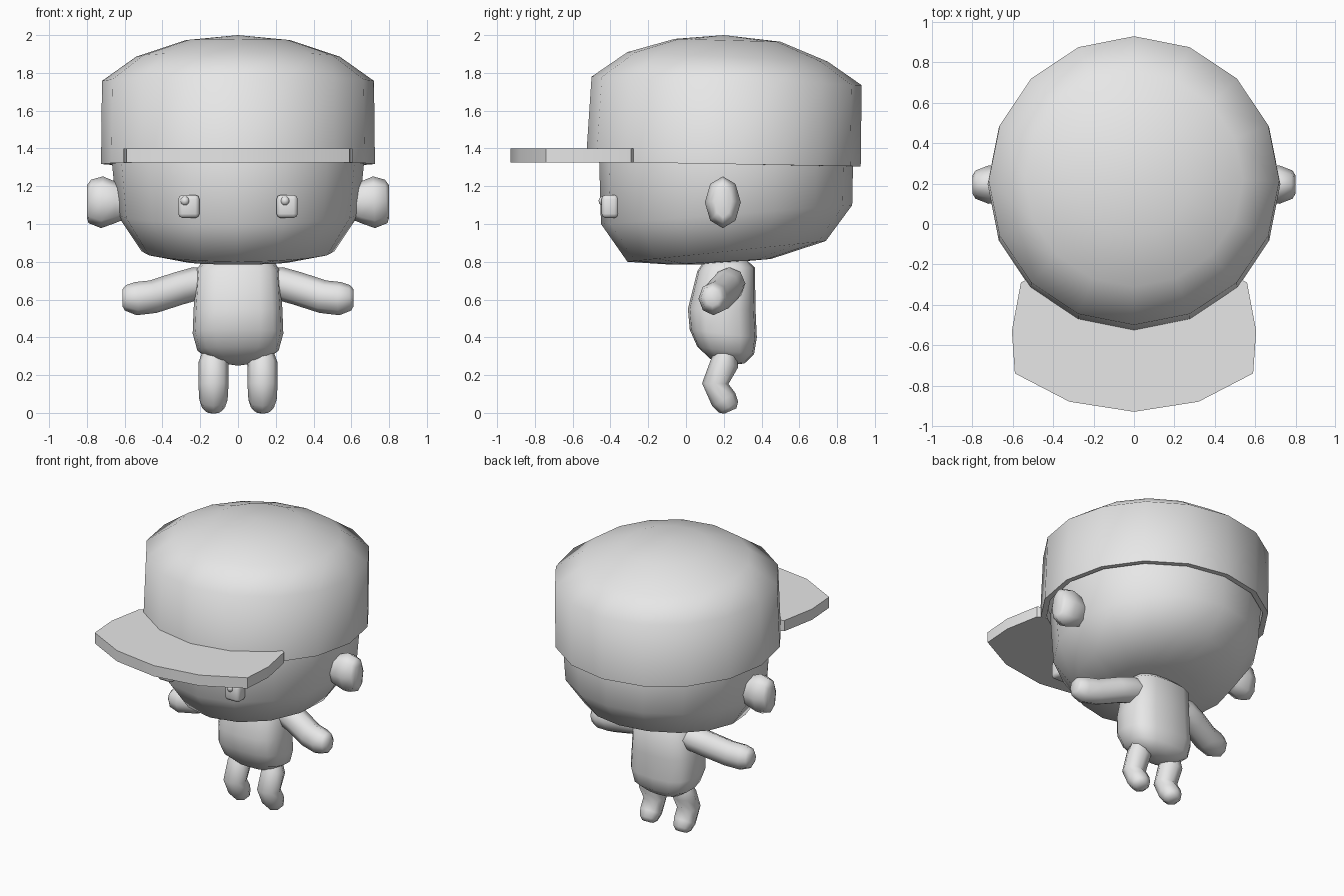
import bpy
import bmesh
from math import cos, sin, pi, radians
from mathutils import Vector

if "Cube" in bpy.data.objects:
    bpy.data.objects.remove(bpy.data.objects["Cube"], do_unlink=True)

GREY = (0.8, 0.8, 0.8, 1)
mat = bpy.data.materials.new("plain grey")
mat.use_nodes = True
mat.diffuse_color = GREY
mat.node_tree.nodes["Principled BSDF"].inputs["Base Color"].default_value = GREY


def finish(name, bm, angle=60):
    """Turn a bmesh into a shaded, coloured object."""
    bmesh.ops.remove_doubles(bm, verts=bm.verts[:], dist=0.0005)
    bmesh.ops.recalc_face_normals(bm, faces=bm.faces[:])
    mesh = bpy.data.meshes.new(name)
    bm.to_mesh(mesh)
    bm.free()
    mesh.materials.append(mat)
    obj = bpy.data.objects.new(name, mesh)
    bpy.context.collection.objects.link(obj)
    bpy.ops.object.select_all(action="DESELECT")
    obj.select_set(True)
    bpy.context.view_layer.objects.active = obj
    bpy.ops.object.shade_smooth_by_angle(angle=radians(angle))
    return obj


def skin(name, loops, angle=60):
    """Bridge a list of point loops and close both ends."""
    bm = bmesh.new()
    rings = [[bm.verts.new(p) for p in loop] for loop in loops]
    n = len(rings[0])
    for a, b in zip(rings, rings[1:]):
        for i in range(n):
            j = (i + 1) % n
            bm.faces.new((a[i], a[j], b[j], b[i]))
    bm.faces.new(rings[0])
    bm.faces.new(rings[-1])
    return finish(name, bm, angle)


def stack(name, rows, square=2, sides=16):
    """Upright form; each row is half width, front y, back y, front z, back z."""
    def curve(v):
        return abs(v) ** (2 / square) * (1 if v > 0 else -1)
    loops = []
    for rx, y0, y1, z0, z1 in rows:
        loop = []
        for i in range(sides):
            a = 2 * pi * i / sides
            t = (1 + curve(sin(a))) / 2
            loop.append((rx * curve(cos(a)), y0 + (y1 - y0) * t, z0 + (z1 - z0) * t))
        loops.append(loop)
    return skin(name, loops)


def tube(name, rows, ref, side=1, sides=8, angle=60):
    """Bent limb; each row is x, y, z and two radii."""
    pts = [Vector((r[0] * side, r[1], r[2])) for r in rows]
    loops = []
    for k, p in enumerate(pts):
        t = (pts[min(k + 1, len(pts) - 1)] - pts[max(k - 1, 0)]).normalized()
        u = t.cross(Vector(ref)).normalized()
        v = u.cross(t)
        ra, rb = rows[k][3:]
        loops.append([p + u * ra * cos(2 * pi * i / sides) + v * rb * sin(2 * pi * i / sides)
                      for i in range(sides)])
    return skin(name, loops, angle)


# Head, tilted slightly so the jaw is lowest at the front
stack("head", [
    (0, 0.1, 0.1, 0.785, 0.785),
    (0.28, -0.08, 0.45, 0.785, 0.815),
    (0.51, -0.31, 0.74, 0.80, 0.91),
    (0.64, -0.45, 0.88, 1.0, 1.1),
    (0.67, -0.46, 0.885, 1.35, 1.35),
    (0.62, -0.40, 0.82, 1.6, 1.6),
    (0, 0.2, 0.2, 1.68, 1.68)])

# Cap: inner lining, rim, wall and crown
stack("cap", [
    (0, 0.2, 0.2, 1.75, 1.75),
    (0.66, -0.45, 0.87, 1.72, 1.69),
    (0.69, -0.49, 0.89, 1.33, 1.305),
    (0.725, -0.53, 0.925, 1.33, 1.305),
    (0.72, -0.50, 0.93, 1.78, 1.735),
    (0.54, -0.31, 0.75, 1.91, 1.86),
    (0.28, -0.06, 0.50, 1.98, 1.965),
    (0, 0.2, 0.2, 2.0, 2.0)])

# Brim: flat plate wrapped around the front of the cap
half = [(0, -0.93), (0.32, -0.88), (0.59, -0.74), (0.605, -0.53), (0.56, -0.29),
        (0.5, -0.26), (0.27, -0.42), (0, -0.47)]
bm = bmesh.new()
for z0, z1 in [(1.325, 1.40)]:
    # Strips joining the outer edge to the inner edge on both sides
    pairs = list(zip(half[:4], half[:3:-1]))
    strip = [((-x, y), (-u, v)) for (x, y), (u, v) in reversed(pairs)] + pairs[1:]
    for (a, b), (c, d) in zip(strip, strip[1:]):
        quad = [a, c, d, b]
        bm.faces.new([bm.verts.new((x, y, z0)) for x, y in quad])
bmesh.ops.remove_doubles(bm, verts=bm.verts[:], dist=0.0005)
top = bmesh.ops.extrude_face_region(bm, geom=bm.faces[:])["geom"]
for v in top:
    if isinstance(v, bmesh.types.BMVert):
        v.co.z = z1
finish("cap_brim", bm, 25)

# Torso
stack("torso", [
    (0, 0.22, 0.22, 0.25, 0.25),
    (0.13, 0.13, 0.31, 0.285, 0.262),
    (0.215, 0.06, 0.36, 0.35, 0.31),
    (0.24, 0.02, 0.375, 0.44, 0.40),
    (0.235, 0.01, 0.368, 0.55, 0.55),
    (0.22, 0.06, 0.365, 0.75, 0.77),
    (0.18, 0.10, 0.32, 0.81, 0.81),
    (0, 0.2, 0.2, 0.83, 0.83)], square=2.8)

for s, label in ((1, "left"), (-1, "right")):
    # Ears
    tube(label + "_ear", [
        (0.60, 0.195, 1.115, 0.07, 0.09),
        (0.65, 0.195, 1.115, 0.085, 0.11),
        (0.72, 0.195, 1.115, 0.095, 0.137),
        (0.785, 0.195, 1.12, 0.07, 0.115),
        (0.80, 0.195, 1.12, 0.045, 0.085)], (0, 0, 1), s)

    # Arms reaching outward, slightly down and forward
    tube(label + "_arm", [
        (0.14, 0.23, 0.695, 0.08, 0.07),
        (0.22, 0.23, 0.685, 0.085, 0.088),
        (0.31, 0.21, 0.66, 0.085, 0.088),
        (0.45, 0.165, 0.615, 0.082, 0.088),
        (0.54, 0.145, 0.605, 0.08, 0.088),
        (0.595, 0.14, 0.61, 0.062, 0.068),
        (0.612, 0.14, 0.61, 0.04, 0.045)], (0, 0, 1), s)

    # Legs bent at the knee
    tube(label + "_leg", [
        (0.13, 0.21, 0.32, 0.055, 0.06),
        (0.13, 0.205, 0.265, 0.075, 0.08),
        (0.13, 0.155, 0.155, 0.07, 0.08),
        (0.13, 0.20, 0.07, 0.07, 0.075),
        (0.13, 0.226, 0.03, 0.058, 0.062),
        (0.13, 0.235, 0.01, 0.035, 0.04)], (1, 0, 0), s)

    # Eyes: rounded blocks set into the face
    bm = bmesh.new()
    bmesh.ops.create_cube(bm, size=1)
    for v in bm.verts:
        v.co = Vector((v.co.x * 0.112 + s * 0.26, v.co.y * 0.09 - 0.402, v.co.z * 0.122 + 1.093))
    bmesh.ops.bevel(bm, geom=bm.edges[:], offset=0.022, segments=2, profile=0.5, affect="EDGES")
    finish(label + "_eye", bm)

    # Eye glints, both on the same side of the eye
    bm = bmesh.new()
    bmesh.ops.create_uvsphere(bm, u_segments=10, v_segments=6, radius=0.025)
    bmesh.ops.translate(bm, verts=bm.verts[:], vec=(s * 0.265 - 0.016, -0.438, 1.122))
    finish(label + "_eye_glint", bm)
